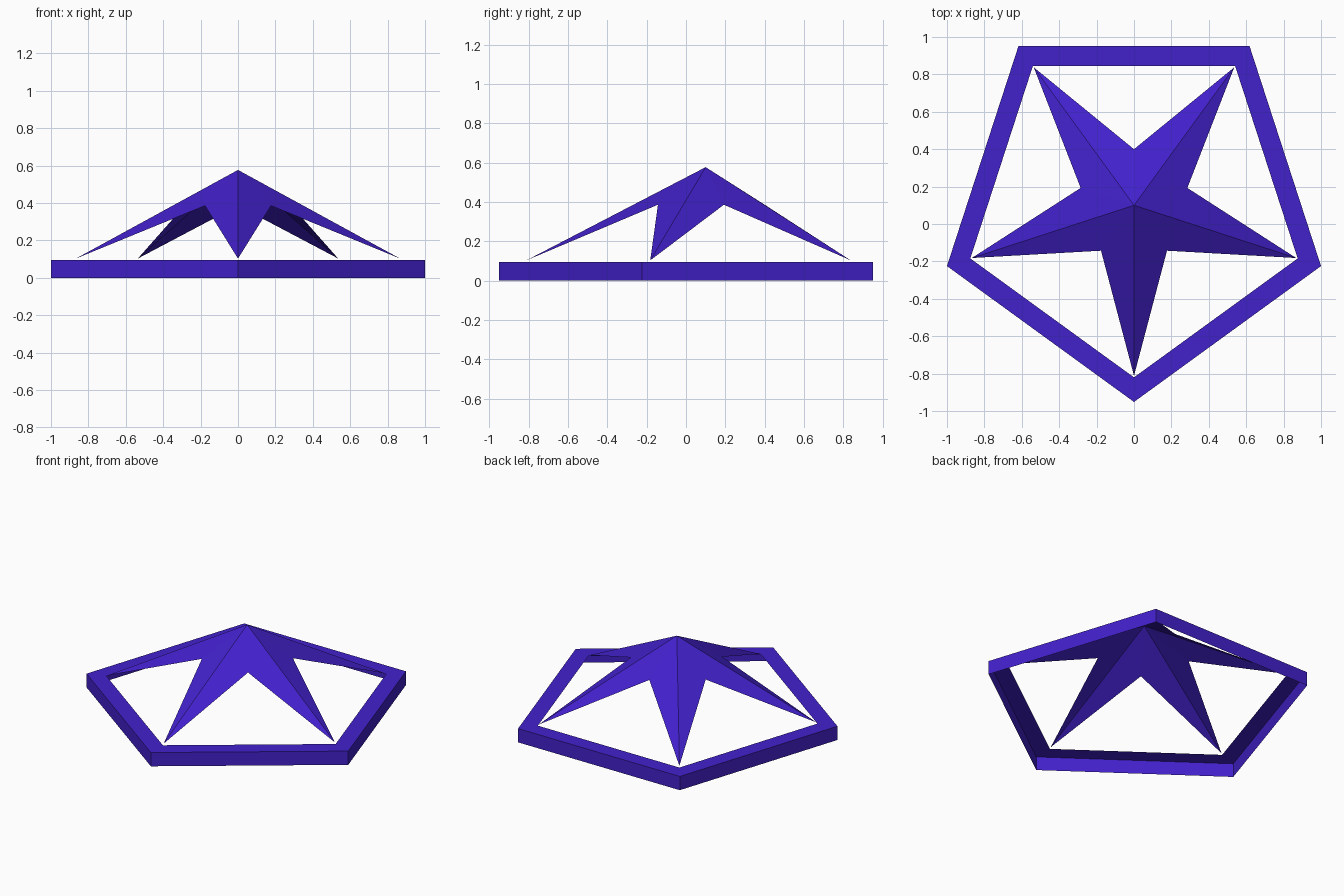
import bpy
from math import sin, cos, pi

if "Cube" in bpy.data.objects:
    bpy.data.objects.remove(bpy.data.objects["Cube"])

CY = 0.10  # star and frame share this centre in y

mat = bpy.data.materials.new("violet")
mat.diffuse_color = (0.055, 0.015, 0.6, 1)
mat.use_nodes = True
mat.node_tree.nodes["Principled BSDF"].inputs["Base Color"].default_value = mat.diffuse_color


def ring(radius, z, turn=0.0):
    """Five points round the centre, the first one pointing to the front."""
    angles = [-pi / 2 + turn + i * 2 * pi / 5 for i in range(5)]
    return [(radius * cos(a), CY + radius * sin(a), z) for a in angles]


def make(name, verts, faces):
    mesh = bpy.data.meshes.new(name)
    mesh.from_pydata(verts, [], faces)
    mesh.materials.append(mat)
    obj = bpy.data.objects.new(name, mesh)
    bpy.context.collection.objects.link(obj)
    return obj


# Pentagon frame: open shell of outer wall and top rim
H = 0.095
verts = ring(1.0515, 0) + ring(1.0515, H) + ring(0.92, H)
faces = []
for row in (0, 5):
    for i in range(5):
        j = (i + 1) % 5
        faces.append((row + i, row + j, row + 5 + j, row + 5 + i))
make("pentagon_frame", verts, faces)

# Five-pointed star: folded sheet rising to a central peak
verts = ring(0.912, 0.103) + ring(0.30, 0.386, pi / 5) + [(0, CY, 0.577)]
faces = []
for i in range(5):
    faces.append((10, i, 5 + i))
    faces.append((10, 5 + i, (i + 1) % 5))
make("raised_star", verts, faces)
